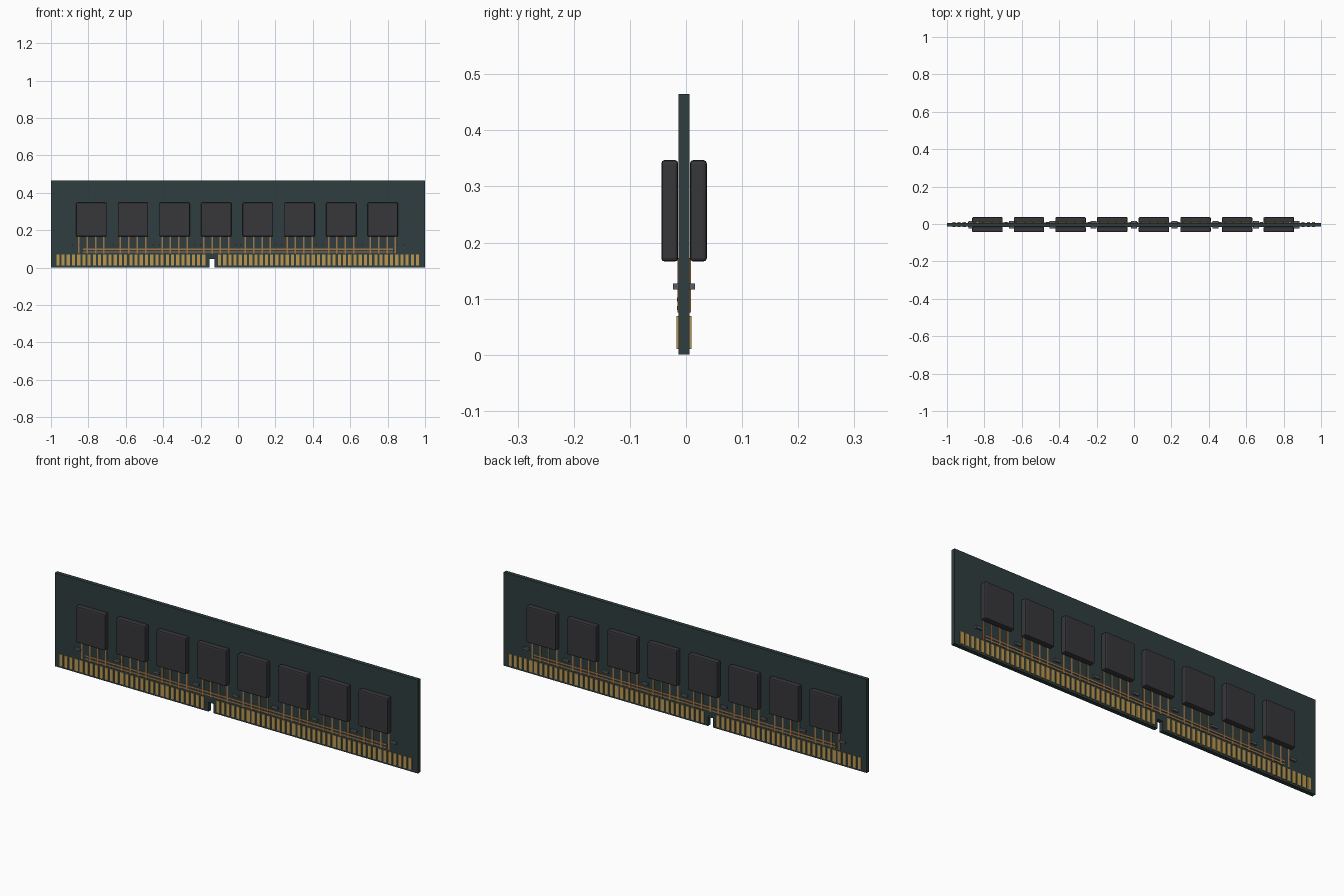
import bpy, bmesh

if "Cube" in bpy.data.objects:
    bpy.data.objects.remove(bpy.data.objects["Cube"])

YC = -0.0035      # board centre plane
HALF = 0.0100     # half board thickness


def material(name, rgb):
    m = bpy.data.materials.new(name)
    m.diffuse_color = (*rgb, 1)
    m.use_nodes = True
    m.node_tree.nodes["Principled BSDF"].inputs["Base Color"].default_value = m.diffuse_color
    return m


GREEN = material("board_green", (0.028, 0.048, 0.050))
BLACK = material("chip_black", (0.038, 0.038, 0.044))
GOLD = material("contact_gold", (0.50, 0.31, 0.08))
COPPER = material("trace_copper", (0.36, 0.18, 0.065))
GREY = material("capacitor_grey", (0.10, 0.11, 0.13))


def finish(name, bm, mat):
    bmesh.ops.recalc_face_normals(bm, faces=bm.faces)
    me = bpy.data.meshes.new(name)
    bm.to_mesh(me)
    bm.free()
    ob = bpy.data.objects.new(name, me)
    bpy.context.collection.objects.link(ob)
    me.materials.append(mat)
    return ob


def add_box(bm, x0, x1, y0, y1, z0, z1):
    vs = bmesh.ops.create_cube(bm, size=1)["verts"]
    for v in vs:
        v.co.x = x1 if v.co.x > 0 else x0
        v.co.y = y1 if v.co.y > 0 else y0
        v.co.z = z1 if v.co.z > 0 else z0


def boxes(name, rects, height, mat):
    """Raised rectangles (x0, x1, z0, z1) on one face of the board."""
    for side, s in (("front", -1), ("back", 1)):
        bm = bmesh.new()
        ya, yb = YC + s * (HALF - 0.001), YC + s * (HALF + height)
        for x0, x1, z0, z1 in rects:
            add_box(bm, x0, x1, min(ya, yb), max(ya, yb), z0, z1)
        finish(f"{name}_{side}", bm, mat)


# Board with key notch in the lower edge
outline = [(-1, 0), (-0.153, 0), (-0.153, 0.046), (-0.125, 0.046),
           (-0.125, 0), (1, 0), (1, 0.465), (-1, 0.465)]
bm = bmesh.new()
face = bm.faces.new([bm.verts.new((x, YC - HALF, z)) for x, z in outline])
ext = bmesh.ops.extrude_face_region(bm, geom=[face])["geom"]
bmesh.ops.translate(bm, vec=(0, 2 * HALF, 0),
                    verts=[g for g in ext if isinstance(g, bmesh.types.BMVert)])
finish("circuit_board", bm, GREEN)

# Memory chips on both faces, rounded edges
centres = [-0.784 + 0.2226 * i for i in range(8)]
for side, s in (("front", -1), ("back", 1)):
    for i, cx in enumerate(centres):
        bm = bmesh.new()
        ya, yb = YC + s * (HALF + 0.0005), YC + s * (HALF + 0.0305)
        add_box(bm, cx - 0.0815, cx + 0.0815, min(ya, yb), max(ya, yb), 0.166, 0.347)
        chip = finish(f"memory_chip_{side}_{i + 1}", bm, BLACK)
        bev = chip.modifiers.new("bevel", "BEVEL")
        bev.width = 0.006
        bev.segments = 2

# Gold edge contacts, skipping the notch
pads = []
for i in range(70):
    x = -0.963 + 1.923 * i / 69
    if abs(x + 0.139) > 0.026:
        pads.append((x - 0.0085, x + 0.0085, 0.010, 0.069))
boxes("edge_contacts", pads, 0.0035, GOLD)

# Copper traces: four drops per chip
drops = [(cx + d - 0.004, cx + d + 0.004, 0.0755, 0.172)
         for cx in centres for d in (-0.067, -0.0225, 0.0225, 0.067)]
boxes("chip_traces", drops, 0.002, COPPER)

# Long bus traces
boxes("bus_traces", [(-0.83, 0.83, 0.080, 0.087), (-0.83, 0.83, 0.095, 0.102)],
      0.0025, COPPER)

# Small capacitors in a row under the chips
caps = [(-0.87 + 0.2175 * i - 0.016, -0.87 + 0.2175 * i + 0.016, 0.116, 0.127)
        for i in range(9)]
boxes("capacitors", caps, 0.0095, GREY)
